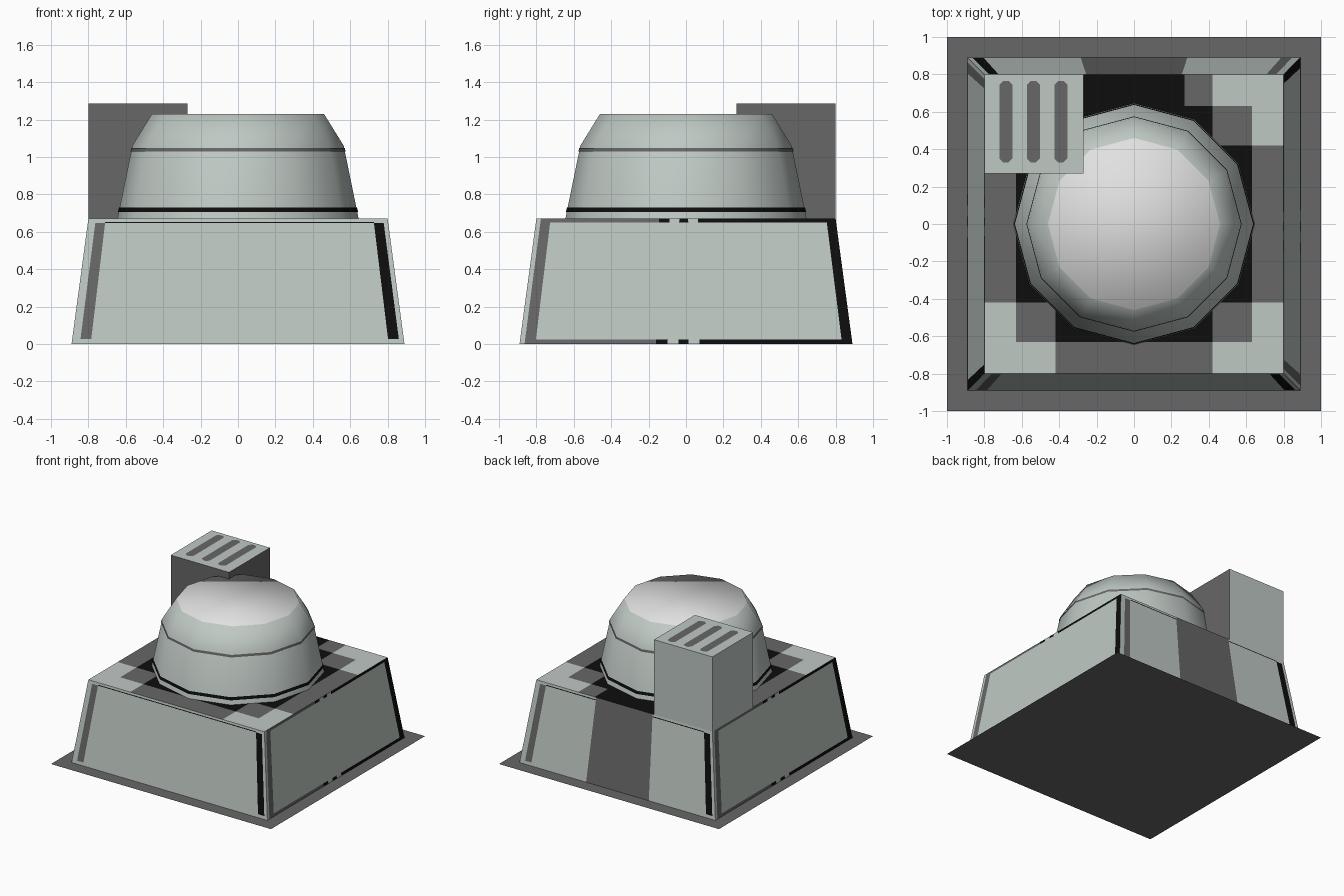
import bpy, math
from mathutils import Vector

if "Cube" in bpy.data.objects:
    bpy.data.objects.remove(bpy.data.objects["Cube"])


def make_mat(name, rgb):
    m = bpy.data.materials.new(name)
    m.diffuse_color = (*rgb, 1)
    m.use_nodes = True
    m.node_tree.nodes["Principled BSDF"].inputs["Base Color"].default_value = m.diffuse_color
    return m


MATS = [make_mat("pale_grey_green", (0.52, 0.58, 0.55)),
        make_mat("mid_grey", (0.135, 0.135, 0.135)),
        make_mat("near_black", (0.004, 0.004, 0.004)),
        make_mat("off_white", (0.75, 0.75, 0.75))]
PALE, GREY, BLACK, WHITE = range(4)


def add_mesh(name, verts, faces, colours, smooth=False):
    me = bpy.data.meshes.new(name)
    me.from_pydata(verts, [], faces)
    for m in MATS:
        me.materials.append(m)
    for p, c in zip(me.polygons, colours):
        p.material_index = c
        p.use_smooth = smooth
    ob = bpy.data.objects.new(name, me)
    bpy.context.collection.objects.link(ob)
    return ob


def panel(name, corners, us, vs, rule):
    """Quad split at us (-1..1) and vs (0..1); rule(u, v) colours each cell."""
    bl, br, tr, tl = map(Vector, corners)
    verts = [bl.lerp(br, (u + 1) / 2).lerp(tl.lerp(tr, (u + 1) / 2), v)
             for v in vs for u in us]
    n = len(us)
    faces, cols = [], []
    for j in range(len(vs) - 1):
        for i in range(n - 1):
            a = j * n + i
            faces.append((a, a + 1, a + n + 1, a + n))
            cols.append(rule((us[i] + us[i + 1]) / 2, (vs[j] + vs[j + 1]) / 2))
    return add_mesh(name, verts, faces, cols)


def lathe(name, rings, colour, cap=None, sides=12):
    verts = [(r * math.cos(2 * math.pi * k / sides), r * math.sin(2 * math.pi * k / sides), z)
             for r, z in rings for k in range(sides)]
    faces = [(j * sides + k, j * sides + (k + 1) % sides,
              (j + 1) * sides + (k + 1) % sides, (j + 1) * sides + k)
             for j in range(len(rings) - 1) for k in range(sides)]
    cols = [colour] * len(faces)
    if cap is not None:
        faces.append(tuple(range(len(verts) - sides, len(verts))))
        cols.append(cap)
    return add_mesh(name, verts, faces, cols, smooth=True)


# Ground plate
add_mesh("ground_plate", [(-1, -1, 0), (1, -1, 0), (1, 1, 0), (-1, 1, 0)], [(0, 1, 2, 3)], [GREY])

# Sloped base walls with painted stripes
LOW, TOP, H = 0.89, 0.80, 0.67


def front_rule(u, v):
    if 0.04 < v < 0.965:
        if -0.95 < u < -0.885:
            return GREY
        if 0.905 < u < 0.97:
            return BLACK
    if 0.965 < v < 0.975 and -0.885 < u < 0.905:
        return BLACK
    return PALE


def back_rule(u, v):
    return GREY if abs(u) < 0.32 else front_rule(u, v)


def side_rule(u, v):
    if u > 0.938:
        return BLACK
    if u < -0.97:
        return PALE
    if u < -0.905:
        return GREY
    if v < 0.035 or v > 0.97:                      # broken edge lines
        if u < -0.18:
            return GREY
        if u > 0.08 or -0.18 < u < -0.11 or -0.045 < u < 0.015:
            return BLACK
    return PALE


front_us = [-1, -0.95, -0.885, -0.32, 0.32, 0.905, 0.97, 1]
front_vs = [0, 0.04, 0.965, 0.975, 1]
side_us = [-1, -0.97, -0.905, -0.18, -0.11, -0.045, 0.015, 0.08, 0.938, 1]
side_vs = [0, 0.035, 0.97, 1]
SQUARE = [(-1, -1), (1, -1), (1, 1), (-1, 1)]
walls = [("front_wall", front_us, front_vs, front_rule),
         ("right_wall", side_us, side_vs, side_rule),
         ("back_wall", front_us, front_vs, back_rule),
         ("left_wall", side_us, side_vs, side_rule)]
for k, (name, us, vs, rule) in enumerate(walls):
    (ax, ay), (bx, by) = SQUARE[k], SQUARE[(k + 1) % 4]
    panel(name, [(ax * LOW, ay * LOW, 0), (bx * LOW, by * LOW, 0),
                 (bx * TOP, by * TOP, H), (ax * TOP, ay * TOP, H)], us, vs, rule)


# Roof with stepped checker pattern
def roof_rule(u, v):
    x, y = u * TOP, (2 * v - 1) * TOP
    if y > 0.63 and abs(x) < 0.27:
        return BLACK
    band = sum((0 if abs(c) < 0.42 else 1 if abs(c) < 0.63 else 2) for c in (x, y))
    return BLACK if band < 2 else GREY if band == 2 else PALE


cuts = [-0.8, -0.63, -0.42, -0.27, 0.27, 0.42, 0.63, 0.8]
panel("base_roof", [(x * TOP, y * TOP, H) for x, y in SQUARE],
      [c / TOP for c in cuts], [(c / TOP + 1) / 2 for c in cuts], roof_rule)

# Twelve-sided dome with flat white cap and two thin painted bands
R0, Z0, R1, Z1 = 0.645, H, 0.565, 1.06
lathe("dome", [(R0, Z0), (R1, Z1), (0.46, 1.23)], PALE, cap=WHITE)
for name, lo, hi, col in (("lower_band", 0.706, 0.73, BLACK), ("upper_band", 1.028, 1.047, GREY)):
    lathe(name, [(R0 + (R1 - R0) * (z - Z0) / (Z1 - Z0) + 0.004, z) for z in (lo, hi)], col)

# Corner vent tower: grey towards the dome, pale outside
X0, X1, Y0, Y1, ZT = -0.8, -0.27, 0.27, 0.8, 1.285
plan = [(X0, Y0), (X1, Y0), (X1, Y1), (X0, Y1)]
add_mesh("vent_tower", [(x, y, H) for x, y in plan] + [(x, y, ZT) for x, y in plan],
         [(k, (k + 1) % 4, (k + 1) % 4 + 4, k + 4) for k in range(4)] + [(4, 5, 6, 7)],
         [GREY, GREY, PALE, PALE, PALE])

# Three vent slots on the tower top
for k in range(3):
    cx, cy, w, l, c = -0.685 + 0.147 * k, 0.547, 0.035, 0.217, 0.02
    pts = [(-w + c, -l), (w - c, -l), (w, -l + c), (w, l - c),
           (w - c, l), (-w + c, l), (-w, l - c), (-w, -l + c)]
    add_mesh(f"vent_slot_{k + 1}", [(cx + x, cy + y, ZT + 0.003) for x, y in pts],
             [tuple(range(8))], [GREY])
